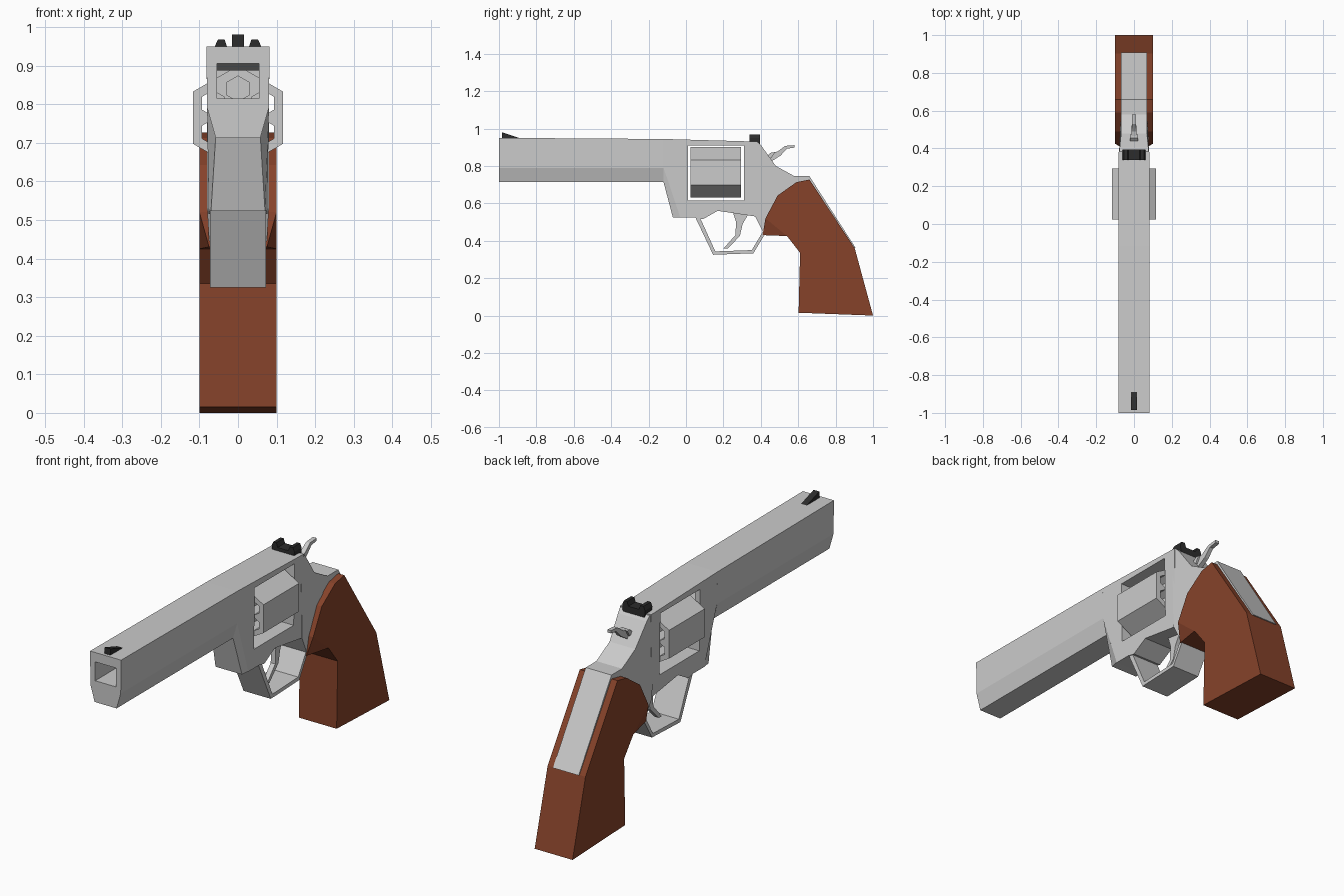
import bpy, bmesh, math

if "Cube" in bpy.data.objects:
    bpy.data.objects.remove(bpy.data.objects["Cube"])


def material(name, color):
    m = bpy.data.materials.new(name)
    m.diffuse_color = (*color, 1)
    m.use_nodes = True
    m.node_tree.nodes["Principled BSDF"].inputs["Base Color"].default_value = m.diffuse_color
    return m


WOOD = material("wood", (0.24, 0.055, 0.023))
BLACK = material("black_steel", (0.025, 0.025, 0.025))


def loft(name, ring_a, ring_b, mat=None):
    """Closed solid between two matching rings of 3D points."""
    bm = bmesh.new()
    a = [bm.verts.new(p) for p in ring_a]
    b = [bm.verts.new(p) for p in ring_b]
    n = len(a)
    bm.faces.new(a)
    bm.faces.new(b[::-1])
    for i in range(n):
        j = (i + 1) % n
        bm.faces.new((a[j], a[i], b[i], b[j]))
    bmesh.ops.recalc_face_normals(bm, faces=bm.faces)
    me = bpy.data.meshes.new(name)
    bm.to_mesh(me)
    bm.free()
    ob = bpy.data.objects.new(name, me)
    bpy.context.collection.objects.link(ob)
    if mat:
        me.materials.append(mat)
    return ob


def slab(name, profile, width, mat=None):
    """Mirrored side profile; width is a half width or a function of (y, z)."""
    w = width if callable(width) else (lambda y, z: width)
    return loft(name, [(w(y, z), y, z) for y, z in profile],
                [(-w(y, z), y, z) for y, z in profile], mat)


def along_y(name, section, y0, y1, mat=None):
    return loft(name, [(x, y0, z) for x, z in section],
                [(x, y1, z) for x, z in section], mat)


def hexagon(cx, cz, r):
    return [(cx + r * math.sin(k * math.pi / 3), cz + r * math.cos(k * math.pi / 3))
            for k in range(6)]


def cut(target, cutter):
    cutter.hide_render = True
    cutter.hide_viewport = False
    mod = target.modifiers.new("cut", 'BOOLEAN')
    mod.operation = 'DIFFERENCE'
    mod.solver = 'EXACT'
    mod.object = cutter
    bpy.context.view_layer.objects.active = target
    bpy.ops.object.modifier_apply(modifier=mod.name)


def remove(ob):
    bpy.data.objects.remove(ob, do_unlink=True)


# Barrel with chamfered underside
def barrel_ring(y, top):
    return [(x, y, z) for x, z in ((-.082, top), (.082, top), (.08, .79),
                                   (.058, .713), (-.058, .713), (-.08, .79))]


barrel = loft("barrel", barrel_ring(-1, .95), barrel_ring(-.12, .944))

# Frame around the cylinder
frame = slab("frame", [(-.12, .944), (-.12, .79), (-.03, .523), (.05, .523),
                       (.09, .515), (.17, .56), (.37, .53), (.38, .93)],
             lambda y, z: .076 + .006 * (z - .523) / .42)

# Nose under the barrel, narrowing to the front
nose_width = {.79: .08, .713: .058, .523: .07, .524: .076}
slab("frame_nose", [(-.12, .79), (-.12, .713), (-.07, .523), (-.03, .524)],
     lambda y, z: nose_width[z])

# Bore and cylinder window
bore = slab("bore_cutter", [(-1.05, .815), (.1, .815), (.1, .885), (-1.05, .906)], .055)
window = slab("window_cutter", [(.01, .615), (.31, .615), (.31, .91), (.01, .91)], .3)
cut(barrel, bore)
cut(frame, bore)
cut(frame, window)
remove(bore)
remove(window)

# Rear frame hump and backstrap
slab("frame_rear", [(.36, .93), (.385, .927), (.405, .905), (.48, .80), (.58, .745),
                    (.66, .745), (.62, .55), (.42, .43), (.37, .53)],
     lambda y, z: .08 - .012 * min(1, max(0, (y - .37) / .1)))
slab("backstrap", [(.60, .745), (.66, .745), (.908, .36), (.88, .36), (.62, .68)], .068)

# Trigger guard and trigger
slab("trigger_guard", [(.05, .525), (.145, .325), (.36, .333), (.425, .44), (.41, .447),
                       (.352, .35), (.157, .343), (.074, .525)], .072)
slab("trigger", [(.25, .555), (.268, .50), (.264, .43), (.2, .358), (.222, .358),
                 (.288, .425), (.303, .49), (.335, .545)], .012)

# Six-sided cylinder with open chambers
cylinder = along_y("cylinder", hexagon(0, .765, .135), .025, .295)
for cx, cz in hexagon(0, .765, .075):
    chamber = along_y("chamber_cutter", hexagon(cx, cz, .033), -.1, .4)
    cut(cylinder, chamber)
    remove(chamber)

# Hammer with cross spur
slab("hammer", [(.43, .84), (.455, .87), (.49, .877), (.53, .907), (.58, .911),
                (.58, .898), (.54, .892), (.505, .855), (.45, .82)],
     lambda y, z: .010 if y > .5 else .013)
slab("hammer_spur", [(.435, .855), (.455, .872), (.475, .872), (.455, .84)], .022)

# Sights
slab("front_sight", [(-.985, .94), (-.985, .98), (-.862, .94)], .015, BLACK)
along_y("rear_sight", [(-.057, .91), (.057, .91), (.06, .95), (.052, .968), (.035, .968),
                       (.028, .947), (-.028, .947), (-.035, .968), (-.052, .968), (-.06, .95)],
        .34, .395, BLACK)

# Wooden grip with narrowed front lip
slab("grip", [(.66, .727), (.59, .713), (.49, .642), (.425, .52), (.54, .425),
              (.61, .335), (.602, .015), (1, 0), (.902, .36)], .1, WOOD)
slab("grip_lip", [(.425, .52), (.41, .43), (.54, .425)],
     lambda y, z: .075 if y < .42 else .1, WOOD)
